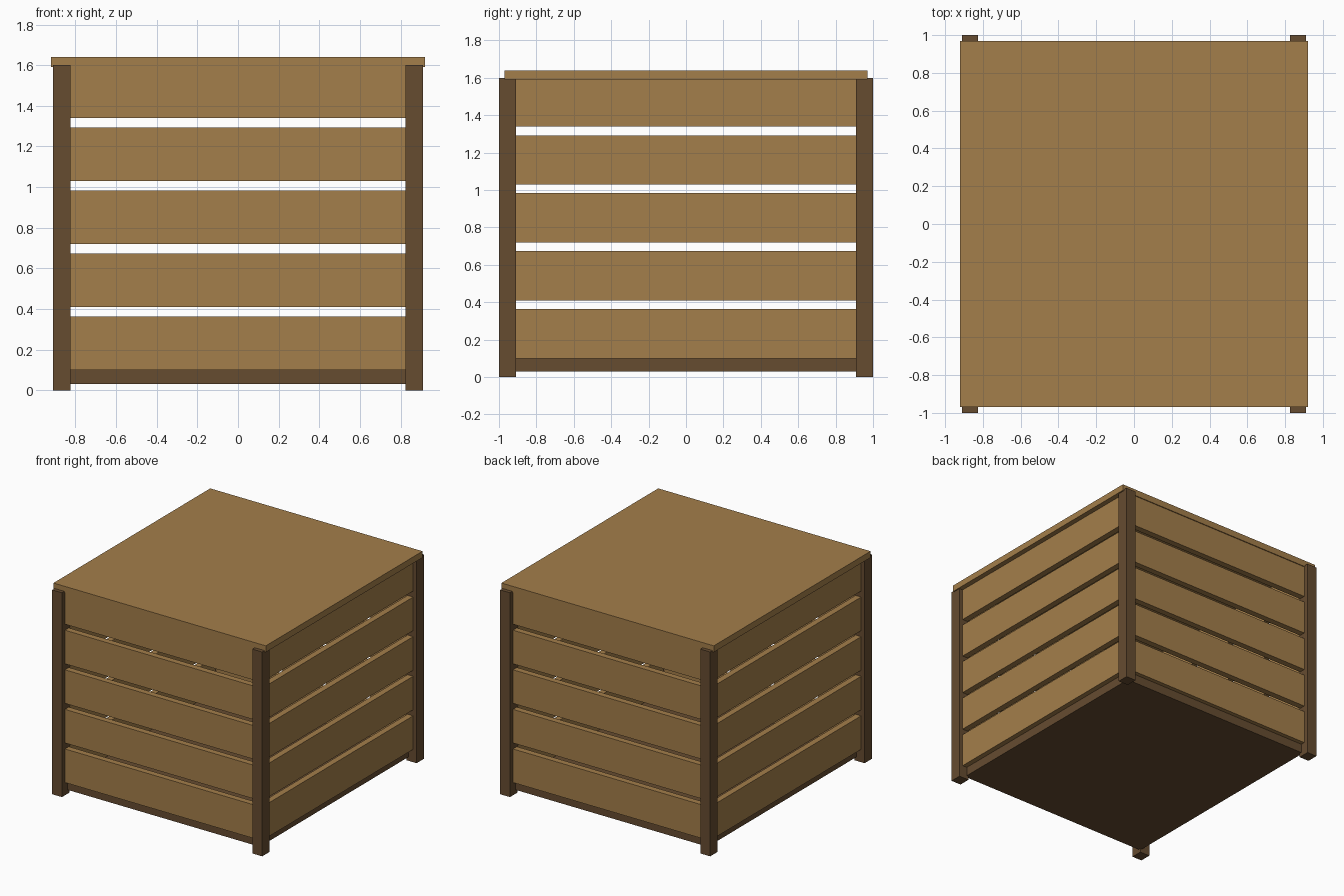
import bpy

if "Cube" in bpy.data.objects:
    bpy.data.objects.remove(bpy.data.objects["Cube"])


def material(name, color):
    m = bpy.data.materials.new(name)
    m.diffuse_color = (*color, 1)
    m.use_nodes = True
    m.node_tree.nodes["Principled BSDF"].inputs["Base Color"].default_value = m.diffuse_color
    return m


LIGHT = material("light_wood", (0.37, 0.209, 0.069))
DARK = material("dark_wood", (0.133, 0.072, 0.03))


def box(name, x, y, z, mat):
    """Box from (min, max) ranges on each axis."""
    bpy.ops.mesh.primitive_cube_add(size=1, location=[sum(r) / 2 for r in (x, y, z)])
    ob = bpy.context.object
    ob.name = name
    ob.scale = [r[1] - r[0] for r in (x, y, z)]
    bpy.ops.object.transform_apply(location=False, rotation=False, scale=True)
    ob.data.materials.append(mat)
    return ob


def span(side, inner, outer):
    return tuple(sorted((side * inner, side * outer)))


# Corner posts
for sx, lr in ((-1, "left"), (1, "right")):
    for sy, fb in ((-1, "front"), (1, "back")):
        box(f"{fb}_{lr}_post", span(sx, 0.825, 0.91), span(sy, 0.91, 1.0), (0, 1.6), DARK)

# Floor slab and lid
box("floor", (-0.84, 0.84), (-0.93, 0.93), (0.03, 0.10), DARK)
box("lid", (-0.92, 0.92), (-0.97, 0.97), (1.59, 1.64), LIGHT)

# Five rows of slats on all four sides, ends seated in the posts
for i in range(5):
    z = (0.10 + 0.31 * i, 0.363 + 0.31 * i)
    for s, fb, lr in ((-1, "front", "left"), (1, "back", "right")):
        box(f"{fb}_slat_{i + 1}", (-0.83, 0.83), span(s, 0.915, 0.963), z, LIGHT)
        box(f"{lr}_slat_{i + 1}", span(s, 0.832, 0.88), (-0.915, 0.915), z, LIGHT)
